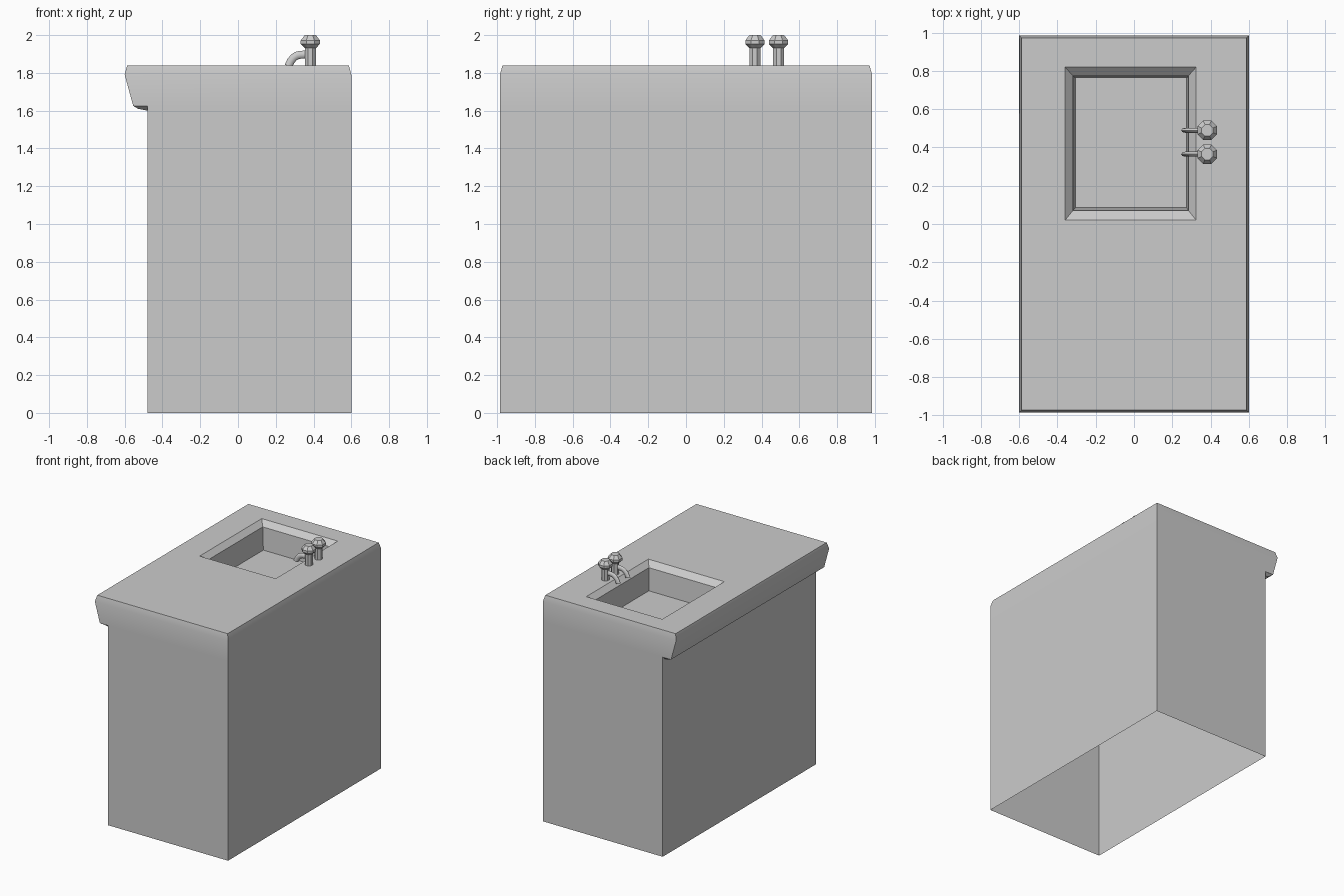
import bpy
from math import cos, sin, pi, radians

if "Cube" in bpy.data.objects:
    bpy.data.objects.remove(bpy.data.objects["Cube"])


def loft(name, rings, cap_first=False, cap_last=True, angle=35):
    """Skin a list of equal-length point rings into one shell."""
    n = len(rings[0])
    verts = [p for ring in rings for p in ring]
    faces = []
    for r in range(len(rings) - 1):
        for i in range(n):
            j = (i + 1) % n
            faces.append((r * n + i, r * n + j, (r + 1) * n + j, (r + 1) * n + i))
    if cap_first:
        faces.append(tuple(reversed(range(n))))
    if cap_last:
        faces.append(tuple(range(len(verts) - n, len(verts))))
    mesh = bpy.data.meshes.new(name)
    mesh.from_pydata(verts, [], faces)
    mesh.update()
    obj = bpy.data.objects.new(name, mesh)
    bpy.context.collection.objects.link(obj)
    bpy.ops.object.select_all(action='DESELECT')
    obj.select_set(True)
    bpy.context.view_layer.objects.active = obj
    bpy.ops.object.shade_smooth_by_angle(angle=radians(angle))
    return obj


def rect(x0, x1, y0, y1, z0, z1=None):
    """Rectangle ring; z0 is the height at x0, z1 at x1."""
    z1 = z0 if z1 is None else z1
    return [(x0, y0, z0), (x1, y0, z1), (x1, y1, z1), (x0, y1, z0)]


def disc(x, y, z, r, n=8):
    return [(x + r * cos(2 * pi * (i + 0.5) / n),
             y + r * sin(2 * pi * (i + 0.5) / n), z) for i in range(n)]


# Cabinet, overhanging counter and sunken basin as one open-bottomed shell
Y = 0.985
loft("cabinet_counter_and_basin", [
    rect(-0.48, 0.60, -Y, Y, 0.0),
    rect(-0.48, 0.60, -Y, Y, 1.625),
    rect(-0.555, 0.60, -Y, Y, 1.626),
    rect(-0.60, 0.60, -Y, Y, 1.79),
    rect(-0.587, 0.587, -0.972, 0.972, 1.84),
    rect(-0.36, 0.325, 0.02, 0.82, 1.84),
    rect(-0.32, 0.285, 0.07, 0.775, 1.80),
    rect(-0.305, 0.275, 0.085, 0.762, 1.62),
])

# Tapered lip under the counter overhang
loft("counter_lip", [
    rect(-0.48, -0.53, -0.96, 0.96, 1.60, 1.61),
    rect(-0.48, -0.555, -Y, Y, 1.626),
][::-1], cap_last=True)

# Two taps: post, faceted knob and curved spout
TX = 0.383
for side, y in (("front", 0.365), ("back", 0.49)):
    loft(side + "_tap_post",
         [disc(TX, y, 1.83, 0.031), disc(TX, y, 1.945, 0.031)], True)
    loft(side + "_tap_knob",
         [disc(TX, y, z, r) for z, r in
          ((1.932, 0.033), (1.953, 0.055), (1.972, 0.055), (2.0, 0.032))], True)
    path = ((0.380, 1.897, 90), (0.331, 1.896, 95), (0.312, 1.892, 115),
            (0.296, 1.882, 135), (0.280, 1.864, 152), (0.267, 1.838, 165))
    spout = []
    for x, z, a in path:
        a = radians(a)
        spout.append([(x + 0.021 * cos(t) * cos(a), y + 0.013 * sin(t),
                       z + 0.021 * cos(t) * sin(a))
                      for t in (2 * pi * i / 8 for i in range(8))])
    loft(side + "_tap_spout", spout, True, angle=50)
